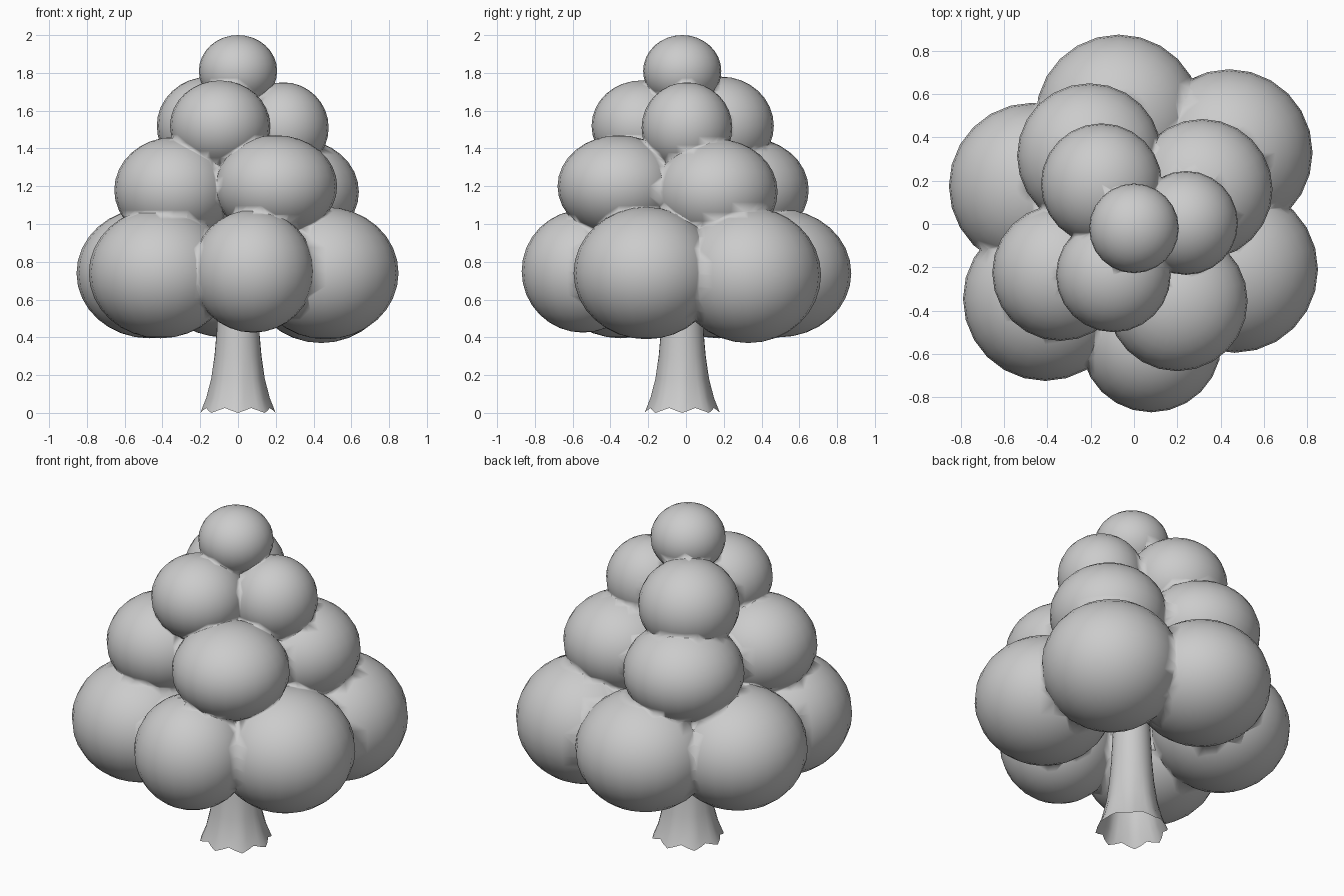
import bpy, bmesh, math

if "Cube" in bpy.data.objects:
    bpy.data.objects.remove(bpy.data.objects["Cube"])

# Foliage clumps: x, y, z, horizontal radius, vertical radius
CLUMPS = [
    # bottom tier
    (-0.07, 0.49, 0.74, 0.385, 0.34), (0.44, 0.33, 0.73, 0.385, 0.36),
    (0.465, -0.21, 0.74, 0.385, 0.35), (0.08, -0.545, 0.75, 0.325, 0.325),
    (-0.41, -0.345, 0.74, 0.38, 0.345), (-0.47, 0.175, 0.74, 0.385, 0.345),
    # second tier
    (-0.205, 0.315, 1.18, 0.335, 0.28), (0.315, 0.16, 1.17, 0.325, 0.28),
    (0.20, -0.355, 1.20, 0.325, 0.27), (-0.34, -0.225, 1.18, 0.315, 0.28),
    # third tier
    (-0.15, 0.185, 1.52, 0.28, 0.26), (0.24, 0.005, 1.51, 0.24, 0.24),
    (-0.095, -0.235, 1.52, 0.265, 0.24),
    # crown
    (0.0, -0.02, 1.81, 0.207, 0.19),
]


def clump(x, y, z, r, rz):
    bpy.ops.mesh.primitive_uv_sphere_add(segments=24, ring_count=16, radius=1, location=(x, y, z))
    ob = bpy.context.object
    ob.scale = (r, r, rz)
    bpy.ops.object.transform_apply(location=True, rotation=False, scale=True)
    return ob


# Foliage: clumps merged into one skin
foliage = clump(*CLUMPS[-1])
foliage.name = "foliage"
for c in reversed(CLUMPS[:-1]):
    other = clump(*c)
    bpy.context.view_layer.objects.active = foliage
    mod = foliage.modifiers.new("merge", 'BOOLEAN')
    mod.operation, mod.solver, mod.object = 'UNION', 'EXACT', other
    bpy.ops.object.modifier_apply(modifier=mod.name)
    bpy.data.objects.remove(other, do_unlink=True)
for p in foliage.data.polygons:
    p.use_smooth = True

# Trunk: open flared tube with a lobed, ragged foot
PROFILE = [(0.0, 0.19, 1.0), (0.08, 0.163, 0.6), (0.18, 0.14, 0.3),
           (0.30, 0.124, 0.1), (0.42, 0.114, 0), (0.70, 0.10, 0), (1.0, 0.09, 0)]
N, LOBES = 32, 8
bm = bmesh.new()
rings = []
for z, r, w in PROFILE:
    ring = []
    for i in range(N):
        a = 2 * math.pi * i / N
        lobe = math.cos(LOBES * a)
        rr = r * (1 + 0.05 * w * lobe)
        zz = z + (0.013 * (1 - lobe) if z == 0 else 0)
        ring.append(bm.verts.new((rr * math.cos(a), rr * math.sin(a) - 0.02, zz)))
    rings.append(ring)
for lo, hi in zip(rings, rings[1:]):
    for i in range(N):
        j = (i + 1) % N
        bm.faces.new((lo[i], lo[j], hi[j], hi[i])).smooth = True
me = bpy.data.meshes.new("trunk")
bm.to_mesh(me)
bm.free()
bpy.context.collection.objects.link(bpy.data.objects.new("trunk", me))
